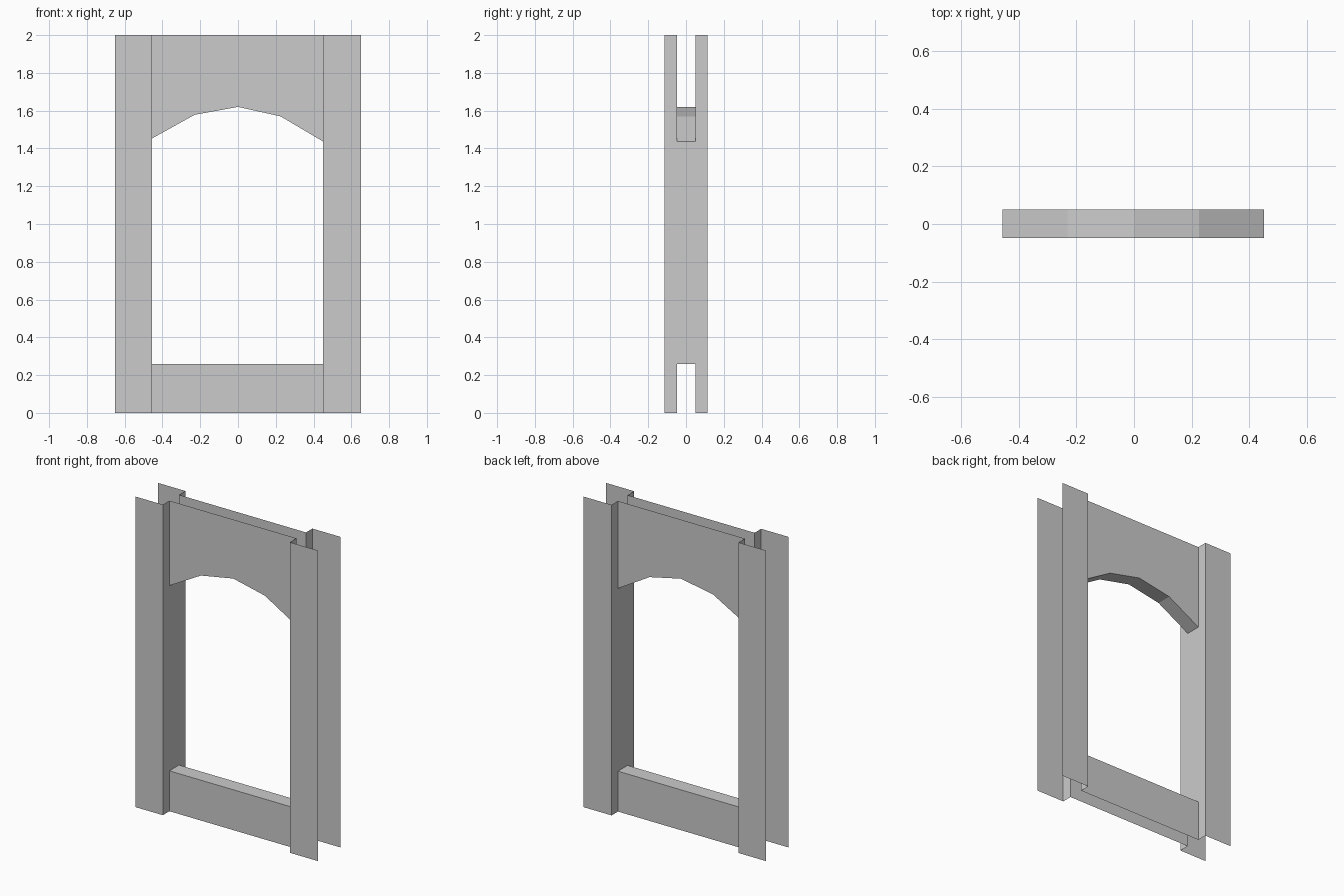
import bpy
import bmesh
from mathutils import Vector

if "Cube" in bpy.data.objects:
    bpy.data.objects.remove(bpy.data.objects["Cube"])

HEIGHT = 2.0
OUTER = 0.65
LEFT, RIGHT = -0.455, 0.45
PIER_Y = 0.115
WALL_Y0, WALL_Y1 = -0.048, 0.05
SILL_Z = 0.26


def build(name, faces):
    """Open shell from (points, facing direction) pairs."""
    bm = bmesh.new()
    for points, facing in faces:
        face = bm.faces.new([bm.verts.new(p) for p in points])
        face.normal_update()
        if face.normal.dot(Vector(facing)) < 0:
            face.normal_flip()
    bmesh.ops.remove_doubles(bm, verts=bm.verts, dist=1e-5)
    mesh = bpy.data.meshes.new(name)
    bm.to_mesh(mesh)
    bm.free()
    obj = bpy.data.objects.new(name, mesh)
    bpy.context.collection.objects.link(obj)
    return obj


def pier(name, inner, outer, spring):
    """Front and back sheets joined by a jamb notched for sill and arch."""
    jamb = [(-PIER_Y, 0), (WALL_Y0, 0), (WALL_Y0, SILL_Z), (WALL_Y1, SILL_Z),
            (WALL_Y1, 0), (PIER_Y, 0), (PIER_Y, HEIGHT), (WALL_Y1, HEIGHT),
            (WALL_Y1, spring), (WALL_Y0, spring), (WALL_Y0, HEIGHT), (-PIER_Y, HEIGHT)]
    faces = [([(inner, y, z) for y, z in jamb], (inner - outer, 0, 0))]
    for y in (-PIER_Y, PIER_Y):
        sheet = [(inner, y, 0), (outer, y, 0), (outer, y, HEIGHT), (inner, y, HEIGHT)]
        faces.append((sheet, (0, y, 0)))
    build(name, faces)


def wall(name, edge, base_z, up):
    """Front and back panels joined along the edge facing the opening."""
    outline = edge + [(edge[-1][0], base_z), (edge[0][0], base_z)]
    faces = [([(x, y, z) for x, z in outline], (0, y, 0)) for y in (WALL_Y0, WALL_Y1)]
    for (xa, za), (xb, zb) in zip(edge, edge[1:]):
        strip = [(xa, WALL_Y0, za), (xb, WALL_Y0, zb), (xb, WALL_Y1, zb), (xa, WALL_Y1, za)]
        faces.append((strip, (0, 0, up)))
    build(name, faces)


# Slightly uneven arch above the opening
arch = [(LEFT, 1.453), (-0.23, 1.578), (0.0, 1.62), (0.225, 1.57), (RIGHT, 1.437)]
wall("arch_panel", arch, HEIGHT, -1)

# Low wall below the opening
wall("sill_wall", [(LEFT, SILL_Z), (RIGHT, SILL_Z)], 0, 1)

# Side piers, open at the outer sides, top and bottom
pier("left_pier", LEFT, -OUTER, arch[0][1])
pier("right_pier", RIGHT, OUTER, arch[-1][1])
